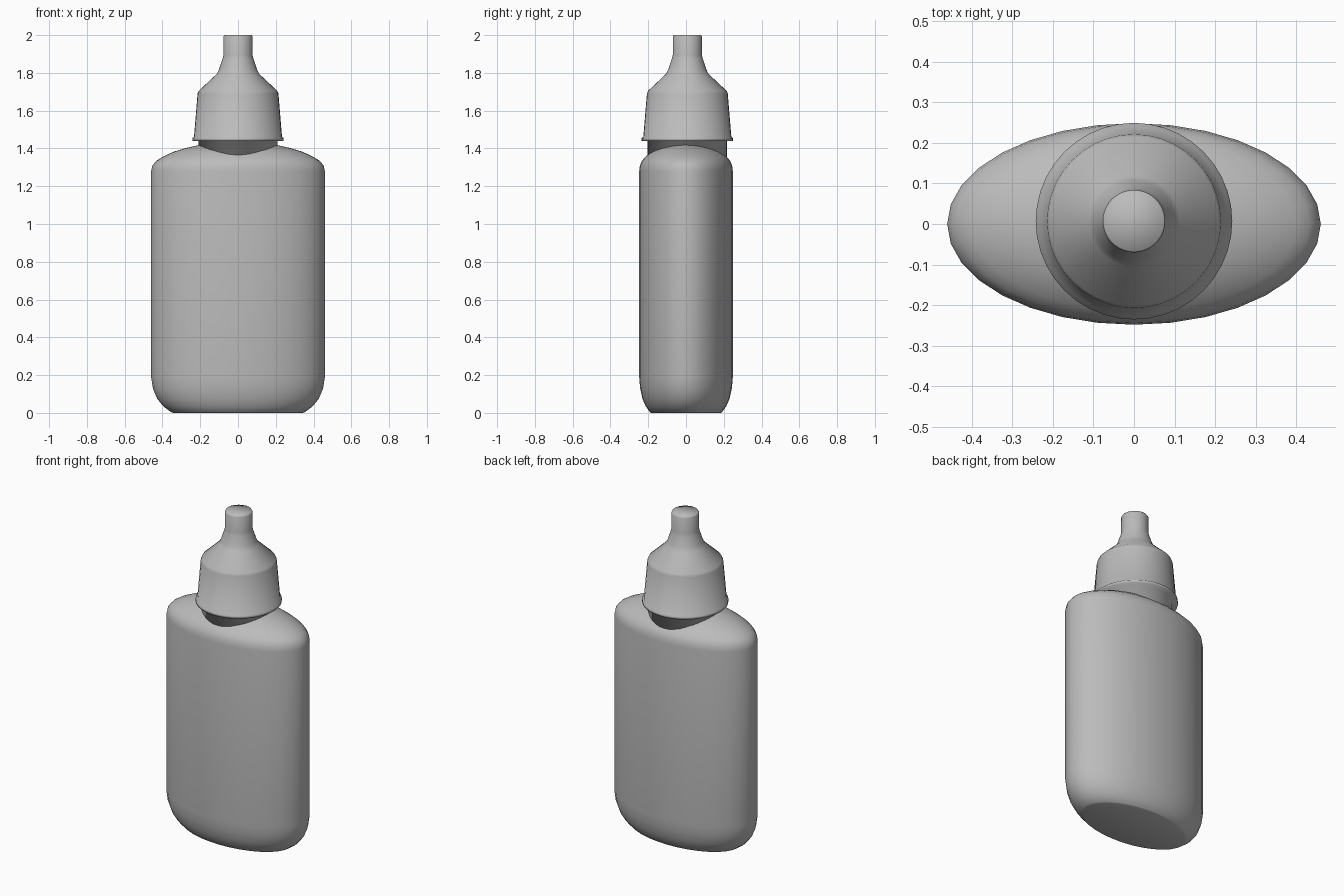
import bpy
import bmesh
import math

cube = bpy.data.objects.get("Cube")
if cube:
    bpy.data.objects.remove(cube, do_unlink=True)

plastic = bpy.data.materials.new("grey plastic")
plastic.use_nodes = True
GREY = (0.5, 0.5, 0.5, 1.0)
plastic.diffuse_color = GREY
plastic.node_tree.nodes["Principled BSDF"].inputs["Base Color"].default_value = GREY


def lathe(name, profile, segments, rx=1.0, ry=1.0, y=0.0):
    """Closed solid from (radius, height) rings, stretched to an ellipse."""
    bm = bmesh.new()
    rings = []
    for r, z in profile:
        angles = [math.tau * i / segments for i in range(segments)]
        rings.append([bm.verts.new((rx * r * math.cos(a), ry * r * math.sin(a) + y, z))
                      for a in angles])
    for low, high in zip(rings, rings[1:]):
        for i in range(segments):
            j = (i + 1) % segments
            bm.faces.new((low[i], low[j], high[j], high[i]))
    bm.faces.new(rings[0][::-1])
    bm.faces.new(rings[-1])
    for face in bm.faces:
        face.smooth = True
    mesh = bpy.data.meshes.new(name)
    bm.to_mesh(mesh)
    bm.free()
    mesh.materials.append(plastic)
    obj = bpy.data.objects.new(name, mesh)
    bpy.context.collection.objects.link(obj)
    return obj


# Flattened bottle with rounded foot and domed shoulders
lathe("bottle_body", [
    (0.74, 0), (0.77, 0.004), (0.86, 0.035), (0.93, 0.075), (0.98, 0.13), (1, 0.19),
    (1, 1.28), (0.985, 1.31), (0.94, 1.335), (0.87, 1.355), (0.74, 1.383),
    (0.6, 1.402), (0.45, 1.418), (0.25, 1.427)], 32, 0.46, 0.248)

# Neck, flange, tapered cap and dropper tip in one turned piece
lathe("neck_and_cap", [
    (0.21, 1.33), (0.21, 1.44), (0.242, 1.44), (0.242, 1.455), (0.233, 1.462),
    (0.214, 1.69), (0.208, 1.705), (0.112, 1.795), (0.1, 1.82),
    (0.082, 1.875), (0.077, 1.895), (0.077, 1.993), (0.073, 2)], 40, y=0.007)
